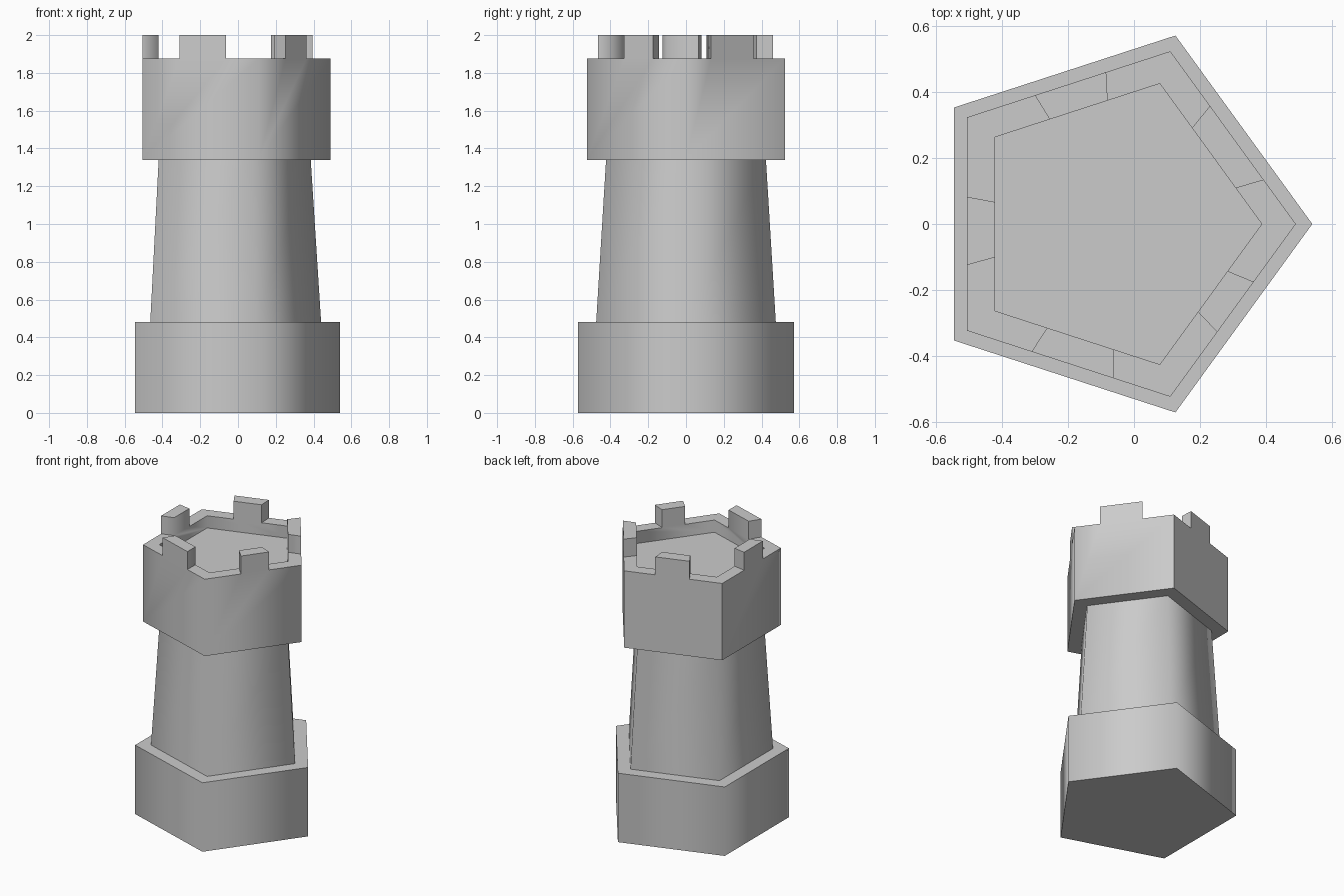
import bpy, bmesh, math
from mathutils import Vector

if "Cube" in bpy.data.objects:
    bpy.data.objects.remove(bpy.data.objects["Cube"])

CX = -0.06          # pentagon centre, so the bounding box is centred
SIDES = 5


def corner(i, r, z):
    a = 2 * math.pi * i / SIDES
    return Vector((CX + r * math.cos(a), r * math.sin(a), z))


def finish(name, bm, sharp_corners=()):
    # smooth around the pentagon corners, sharp at the caps
    bmesh.ops.remove_doubles(bm, verts=bm.verts[:], dist=1e-5)
    bmesh.ops.recalc_face_normals(bm, faces=bm.faces[:])
    for f in bm.faces:
        f.smooth = True
    for e in bm.edges:
        e.smooth = e.calc_face_angle(math.pi) < math.radians(75)
        for p in sharp_corners:
            if all((v.co.xy - p.xy).length < 1e-4 for v in e.verts):
                e.smooth = False
    me = bpy.data.meshes.new(name)
    bm.to_mesh(me)
    bm.free()
    ob = bpy.data.objects.new(name, me)
    bpy.context.collection.objects.link(ob)
    return ob


def prism(name, r0, z0, r1, z1):
    bm = bmesh.new()
    low = [bm.verts.new(corner(i, r0, z0)) for i in range(SIDES)]
    top = [bm.verts.new(corner(i, r1, z1)) for i in range(SIDES)]
    bm.faces.new(low)
    bm.faces.new(top)
    for i in range(SIDES):
        j = (i + 1) % SIDES
        bm.faces.new((low[i], low[j], top[j], top[i]))
    return finish(name, bm)


# Base block and tapered shaft
prism("base", 0.60, 0.0, 0.60, 0.48)
prism("shaft", 0.50, 0.48, 0.445, 1.34)

# Crown with recessed floor and one merlon per side
R_OUT, R_IN = 0.55, 0.447
Z_LOW, Z_FLOOR, Z_RIM, Z_TOP = 1.34, 1.79, 1.875, 2.0
MERLONS = [(0.255, 0.684), (0.316, 0.667), (0.373, 0.692),
           (0.317, 0.719), (0.374, 0.665)]

bm = bmesh.new()


def face(*pts):
    bm.faces.new([bm.verts.new(p) for p in pts])


def wall_profile(i, r, a, b):
    # rim outline along one side: corner, up over the merlon, next corner
    p, q = corner(i, r, Z_RIM), corner(i + 1, r, Z_RIM)
    up = Vector((0, 0, Z_TOP - Z_RIM))
    pa, pb = p.lerp(q, a), p.lerp(q, b)
    return [p, pa, pa + up, pb + up, pb, q]


for i, (a, b) in enumerate(MERLONS):
    outer = wall_profile(i, R_OUT, a, b)
    inner = wall_profile(i, R_IN, a, b)
    face(corner(i + 1, R_OUT, Z_LOW), corner(i, R_OUT, Z_LOW), *outer)
    face(corner(i + 1, R_IN, Z_FLOOR), corner(i, R_IN, Z_FLOOR), *inner)
    for k in range(5):
        face(outer[k], outer[k + 1], inner[k + 1], inner[k])
face(*[corner(i, R_OUT, Z_LOW) for i in range(SIDES)])
face(*[corner(i, R_IN, Z_FLOOR) for i in range(SIDES)])
finish("crown", bm, [corner(1, R_OUT, 0), corner(2, R_OUT, 0)])
